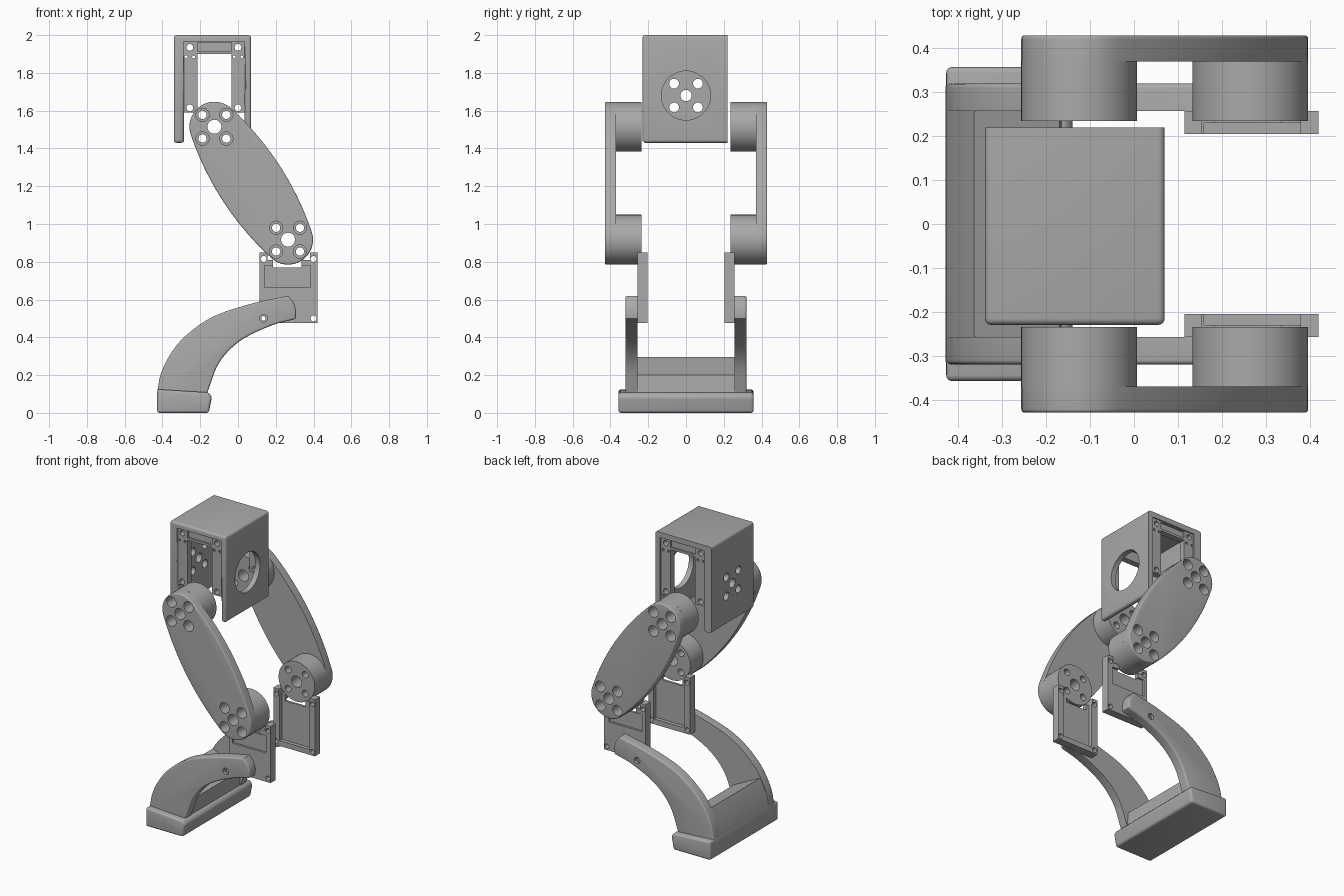
import bpy, bmesh, math
from mathutils import Vector

if "Cube" in bpy.data.objects:
    bpy.data.objects.remove(bpy.data.objects["Cube"])

grey = bpy.data.materials.new("plain grey")
grey.use_nodes = True
COLOUR = (0.4, 0.4, 0.4, 1)
grey.diffuse_color = COLOUR
grey.node_tree.nodes["Principled BSDF"].inputs["Base Color"].default_value = COLOUR


def add_prism(bm, pts, a, b, axis="y"):
    """Extrude a closed profile from a to b along y (x, z points) or x (y, z points)."""
    def at(p, d):
        return (p[0], d, p[1]) if axis == "y" else (d, p[0], p[1])
    lo = [bm.verts.new(at(p, a)) for p in pts]
    hi = [bm.verts.new(at(p, b)) for p in pts]
    bm.faces.new(lo)
    bm.faces.new(hi[::-1])
    for i in range(len(pts)):
        j = (i + 1) % len(pts)
        bm.faces.new((lo[j], lo[i], hi[i], hi[j]))


def circle(x, z, r, n=32):
    return [(x + r * math.cos(2 * math.pi * i / n), z + r * math.sin(2 * math.pi * i / n))
            for i in range(n)]


def rect(x0, x1, z0, z1):
    return [(x0, z0), (x1, z0), (x1, z1), (x0, z1)]


def curve(pts, steps=6):
    """Smooth open curve through the points."""
    p = [Vector(q) for q in pts]
    p = [2 * p[0] - p[1]] + p + [2 * p[-1] - p[-2]]
    out = []
    for i in range(1, len(p) - 2):
        a, b, c, d = p[i - 1:i + 3]
        for k in range(steps):
            t = k / steps
            out.append(tuple(0.5 * (2 * b + (c - a) * t + (2 * a - 5 * b + 4 * c - d) * t * t
                                    + (3 * b - a - 3 * c + d) * t ** 3)))
    return out + [tuple(p[-2])]


def to_object(name, bm):
    bmesh.ops.recalc_face_normals(bm, faces=bm.faces)
    mesh = bpy.data.meshes.new(name)
    bm.to_mesh(mesh)
    bm.free()
    mesh.materials.append(grey)
    ob = bpy.data.objects.new(name, mesh)
    bpy.context.collection.objects.link(ob)
    return ob


def build(name, pts, a, b, axis="y", bevel=0, keep=lambda e: True, cuts=()):
    """Make a part, round its sharp edges, then cut each (profile, a, b, axis) away."""
    bm = bmesh.new()
    add_prism(bm, pts, a, b, axis)
    bmesh.ops.recalc_face_normals(bm, faces=bm.faces)
    if bevel:
        edges = [e for e in bm.edges if e.calc_face_angle(0) > 0.6 and keep(e)]
        bmesh.ops.bevel(bm, geom=edges, offset=bevel, segments=4, profile=0.5, affect="EDGES")
    ob = to_object(name, bm)
    bpy.context.view_layer.objects.active = ob
    for cut in cuts:
        cbm = bmesh.new()
        add_prism(cbm, *cut)
        cutter = to_object("cutter", cbm)
        cutter.hide_render = True
        mod = ob.modifiers.new("cut", "BOOLEAN")
        mod.operation, mod.solver, mod.object = "DIFFERENCE", "EXACT", cutter
        bpy.ops.object.modifier_apply(modifier=mod.name)
        bpy.data.objects.remove(cutter)
    bpy.ops.object.select_all(action="DESELECT")
    ob.select_set(True)
    bpy.ops.object.shade_smooth_by_angle(angle=math.radians(35))
    return ob


def hole_centres(x, z, d=0.063):
    return [(x + i * d, z + j * d) for i in (-1, 1) for j in (-1, 1)]


# Head: folded cover with a large round opening on one side and a drilled hub on the other
side_holes = [(circle(0, 1.68, 0.13, 48), 0.0, 0.1, "x"), (circle(0, 1.68, 0.03), -0.4, -0.2, "x")]
side_holes += [(circle(y, z, 0.026, 20), -0.4, -0.2, "x") for y, z in hole_centres(0, 1.68)]
build("head_cover",
      [(-0.34, 1.43), (-0.34, 2), (0.07, 2), (0.07, 1.43),
       (0.035, 1.43), (0.035, 1.965), (-0.285, 1.965), (-0.285, 1.43)],
      -0.23, 0.22, bevel=0.015,
      keep=lambda e: min(v.co.y for v in e.verts) < 0.2
      and not all(-0.3 < v.co.x < 0.05 and v.co.z > 1.9 for v in e.verts), cuts=side_holes)

# Mounting frames inside the head's open ends
frame = [(-0.287, 1.59), (-0.287, 1.967), (0.037, 1.967), (0.037, 1.59),
         (-0.035, 1.59), (-0.035, 1.9), (-0.215, 1.9), (-0.215, 1.59)]
for side, y0, y1 in (("front", -0.22, -0.18), ("back", 0.172, 0.212)):
    outer = y0 if side == "front" else y1
    cuts = [(rect(-0.215, -0.035, 1.915, 1.96), outer - 0.012, outer + 0.012)]
    for x in (-0.255, 0.0):
        cuts += [(circle(x, z, 0.018, 16), -0.3, 0.3) for z in (1.935, 1.615)]
        cuts += [(circle(x + 0.02 * s, 1.885, 0.008, 10), -0.3, 0.3) for s in (-1, 1)]
    build("head_frame_" + side, frame, y0, y1, cuts=cuts)

# Leg link outline: two round ends joined by gently bowed sides
HIP, KNEE, R = Vector((-0.125, 1.515)), Vector((0.265, 0.917)), 0.132


def link_outline(bow=0.045, n=16):
    mid, along = (HIP + KNEE) / 2, (HIP - KNEE).normalized()
    across = Vector((along.y, -along.x))
    half = (HIP - KNEE).length / 2
    d = (half ** 2 - bow ** 2) / (2 * bow)
    big = R + bow + d
    a = math.asin(half / (big - R))
    arcs = [(mid - across * d, big, -a, a), (HIP, R, a, math.pi - a),
            (mid + across * d, big, math.pi - a, math.pi + a),
            (KNEE, R, math.pi + a, 2 * math.pi - a)]
    return [c + across * r * math.cos(t) + along * r * math.sin(t)
            for c, r, t0, t1 in arcs
            for t in (t0 + (t1 - t0) * k / n for k in range(n))]


# Foot arm outline
arm = curve([(-0.43, 0.1), (-0.4, 0.23), (-0.31, 0.375), (-0.15, 0.5), (0.06, 0.575), (0.265, 0.62)])
arm += [(0.295, 0.585), (0.308, 0.54), (0.305, 0.5)]
arm += curve([(0.295, 0.495), (0.17, 0.46), (0.01, 0.38), (-0.1, 0.265), (-0.165, 0.1)])

# Knee bracket outline with two upright arms
bracket = [(0.115, 0.475), (0.42, 0.475), (0.42, 0.85), (0.38, 0.85), (0.38, 0.81), (0.335, 0.81),
           (0.335, 0.77), (0.185, 0.77), (0.185, 0.81), (0.155, 0.81), (0.155, 0.85), (0.115, 0.85)]

for side, s in (("right", -1), ("left", 1)):
    holes = []
    for c in (HIP, KNEE):
        holes.append((circle(c.x, c.y, 0.037), s * 0.2, s * 0.5))
        for x, z in hole_centres(c.x, c.y):
            holes.append((circle(x, z, 0.022, 20), s * 0.2, s * 0.5))
            holes.append((circle(x, z, 0.035, 24), s * 0.34, s * 0.5))
    rim = lambda e: all(abs(v.co.y) > 0.4 for v in e.verts)
    build("leg_link_" + side, link_outline(), s * 0.37, s * 0.43, bevel=0.008, keep=rim, cuts=holes)
    for joint, c, part in (("hip", HIP, holes[:9]), ("knee", KNEE, holes[9:])):
        build(joint + "_hub_" + side, circle(c.x, c.y, R, 64), s * 0.235, s * 0.371, cuts=part)

    # Knee bracket: thin panel with a raised rim, an outer recess and screw holes
    cuts = [(rect(0.16, 0.38, 0.51, 0.9), s * 0.19, s * 0.23),
            (rect(0.14, 0.385, 0.665, 0.78), s * 0.245, s * 0.3)]
    cuts += [(circle(x, z, 0.016, 16), s * 0.1, s * 0.4) for x in (0.136, 0.4) for z in (0.5, 0.815)]
    build("knee_bracket_" + side, bracket, s * 0.205, s * 0.258, cuts=cuts)

    # Foot arm with a screw hole
    build("foot_arm_" + side, arm, s * 0.258, s * 0.32, bevel=0.01,
          keep=lambda e: all(abs(v.co.y) > 0.3 for v in e.verts),
          cuts=[(circle(0.135, 0.5, 0.012, 16), s * 0.2, s * 0.4),
                (circle(0.135, 0.5, 0.021, 20), s * 0.3, s * 0.4)])

# Foot cross piece between the arms, and the sole
build("foot_cross_piece",
      [(-0.43, 0.1), (-0.41, 0.2), (-0.365, 0.297), (-0.17, 0.2), (-0.165, 0.1)], -0.26, 0.26)
build("foot_sole", [(-0.428, 0), (-0.155, 0), (-0.138, 0.085), (-0.155, 0.108), (-0.428, 0.125)],
      -0.358, 0.358, bevel=0.014)
